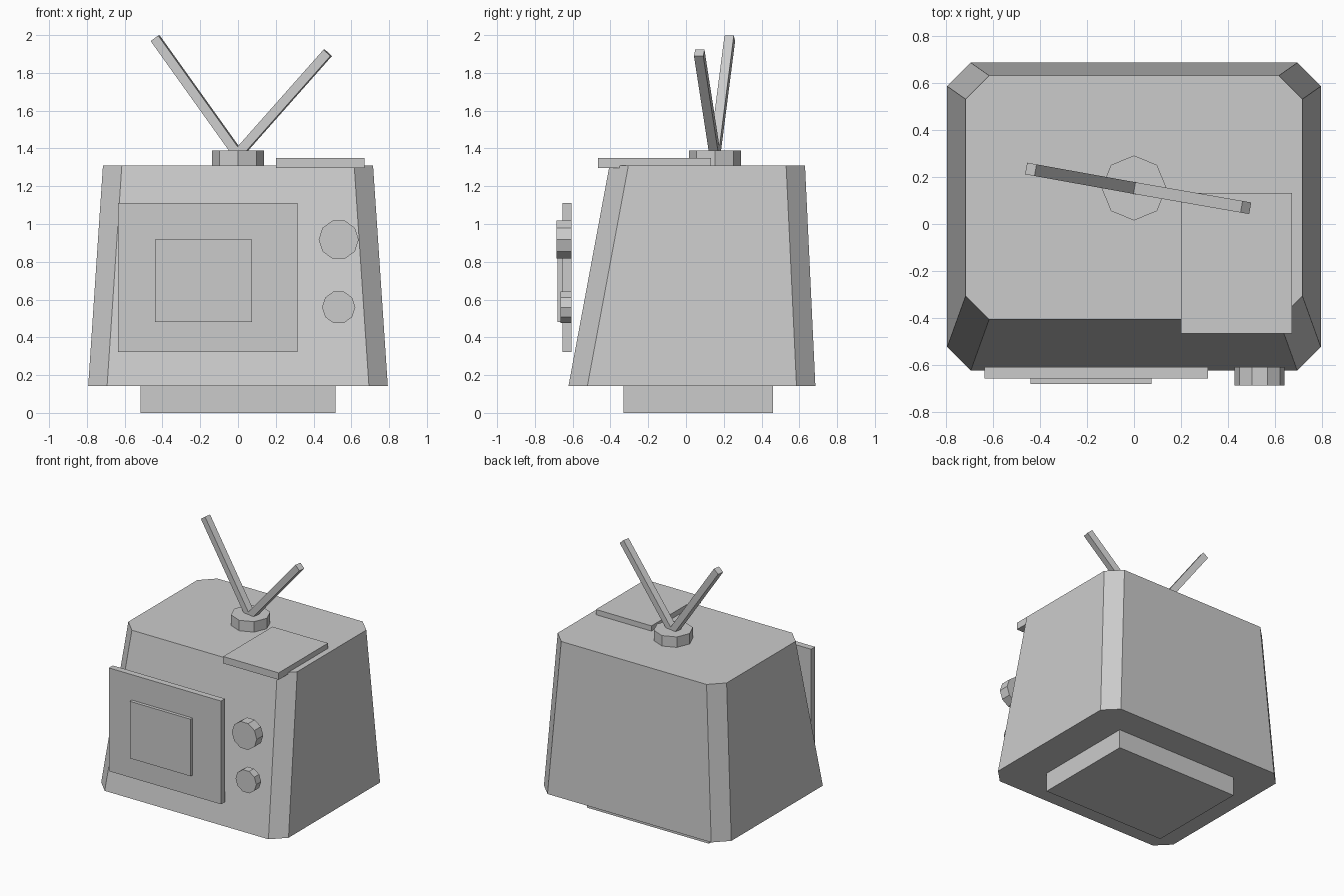
import bpy
import bmesh
from math import cos, sin, tau
from mathutils import Vector, Matrix

cube = bpy.data.objects.get("Cube")
if cube:
    bpy.data.objects.remove(cube, do_unlink=True)

GREY = (0.6, 0.6, 0.6, 1)
grey = bpy.data.materials.new("plain grey")
grey.use_nodes = True
grey.diffuse_color = GREY
grey.node_tree.nodes["Principled BSDF"].inputs["Base Color"].default_value = GREY


def finish(name, bm):
    bmesh.ops.recalc_face_normals(bm, faces=bm.faces[:])
    mesh = bpy.data.meshes.new(name)
    bm.to_mesh(mesh)
    bm.free()
    mesh.materials.append(grey)
    obj = bpy.data.objects.new(name, mesh)
    bpy.context.collection.objects.link(obj)
    return obj


def loft(name, lower, upper):
    """Closed solid between two matching rings of points."""
    bm = bmesh.new()
    a = [bm.verts.new(p) for p in lower]
    b = [bm.verts.new(p) for p in upper]
    bm.faces.new(a)
    bm.faces.new(b)
    for i in range(len(a)):
        j = (i + 1) % len(a)
        bm.faces.new((a[i], a[j], b[j], b[i]))
    return finish(name, bm)


def box(name, low, high):
    low, high = Vector(low), Vector(high)
    bm = bmesh.new()
    bmesh.ops.create_cube(bm, size=1)
    bmesh.ops.scale(bm, vec=high - low, verts=bm.verts)
    bmesh.ops.translate(bm, vec=(low + high) / 2, verts=bm.verts)
    return finish(name, bm)


def cut_corner_ring(x, front, back, cut, z):
    """Rectangle with its four corners cut off."""
    half = [(x - cut, front), (x, front + cut), (x, back - cut), (x - cut, back)]
    ring = half + [(-px, py) for px, py in reversed(half)]
    return [(px, py, z) for px, py in ring]


def knob(name, x, z, radius, front, back):
    def ring(y):
        return [(x + radius * cos(tau * i / 10), y, z + radius * sin(tau * i / 10))
                for i in range(10)]
    return loft(name, ring(front), ring(back))


def rod(name, start, end, width):
    start, end = Vector(start), Vector(end)
    axis = end - start
    turn = axis.to_track_quat('Z', 'Y').to_matrix().to_4x4()
    bm = bmesh.new()
    bmesh.ops.create_cube(bm, size=1)
    bmesh.ops.scale(bm, vec=(width, width, axis.length), verts=bm.verts)
    bmesh.ops.transform(bm, matrix=Matrix.Translation((start + end) / 2) @ turn,
                        verts=bm.verts)
    return finish(name, bm)


# Cabinet and foot
loft("cabinet", cut_corner_ring(0.793, -0.622, 0.685, 0.1, 0.143),
     cut_corner_ring(0.715, -0.405, 0.63, 0.1, 1.31))
box("foot", (-0.515, -0.33, 0), (0.515, 0.46, 0.143))

# Screen panel and controls
box("screen_frame", (-0.635, -0.655, 0.322), (0.315, -0.607, 1.112))
box("screen", (-0.44, -0.68, 0.482), (0.075, -0.65, 0.918))
knob("upper_knob", 0.533, 0.917, 0.106, -0.685, -0.607)
knob("lower_knob", 0.533, 0.559, 0.088, -0.665, -0.607)

# Slab on top
box("top_slab", (0.2, -0.465, 1.297), (0.67, 0.132, 1.35))

# Aerial
hub = [(0.138 * cos(tau * i / 8), 0.153 + 0.138 * sin(tau * i / 8)) for i in range(8)]
loft("aerial_hub", [(x, y, 1.3) for x, y in hub], [(x, y, 1.39) for x, y in hub])
rod("right_aerial", (0, 0.153, 1.37), (-0.438, 0.232, 1.983), 0.05)
rod("left_aerial", (0, 0.153, 1.37), (0.475, 0.07, 1.906), 0.05)
